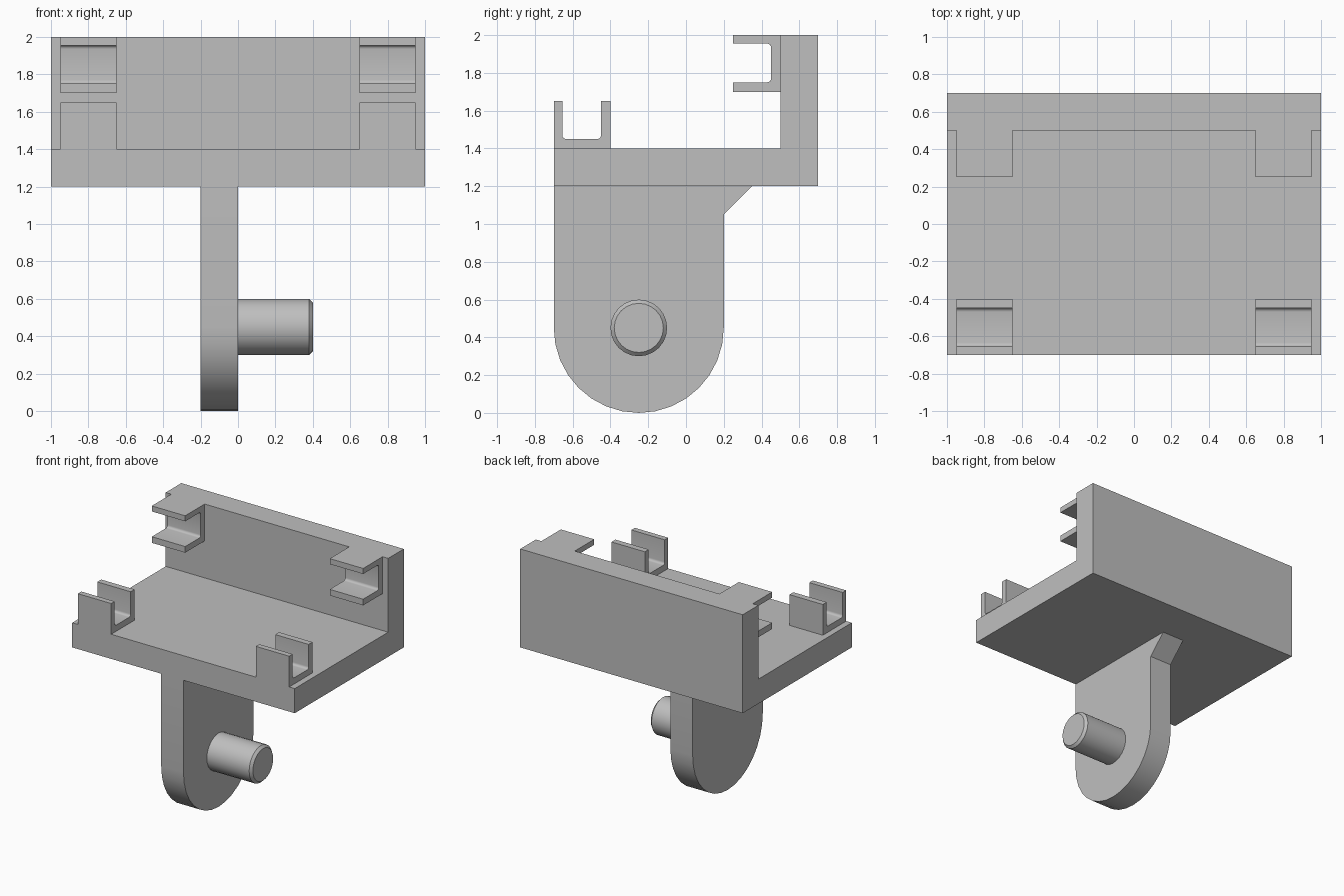
import bpy, bmesh
from math import cos, sin, pi

cube = bpy.data.objects.get("Cube")
if cube:
    bpy.data.objects.remove(cube)

grey = bpy.data.materials.new("plain grey")
grey.use_nodes = True
grey.diffuse_color = (0.52, 0.52, 0.52, 1)
grey.node_tree.nodes["Principled BSDF"].inputs["Base Color"].default_value = grey.diffuse_color


def add_object(name, bm):
    bmesh.ops.recalc_face_normals(bm, faces=bm.faces)
    mesh = bpy.data.meshes.new(name)
    bm.to_mesh(mesh)
    bm.free()
    mesh.materials.append(grey)
    obj = bpy.data.objects.new(name, mesh)
    bpy.context.collection.objects.link(obj)
    return obj


def extrude(name, profile, x0, x1):
    """Extrude a (y, z) profile along x."""
    bm = bmesh.new()
    face = bm.faces.new([bm.verts.new((x0, y, z)) for y, z in profile])
    moved = bmesh.ops.extrude_face_region(bm, geom=[face], use_keep_orig=True)["geom"]
    verts = [v for v in moved if isinstance(v, bmesh.types.BMVert)]
    bmesh.ops.translate(bm, verts=verts, vec=(x1 - x0, 0, 0))
    return add_object(name, bm)


def arc(cy, cz, radius, start, end, steps):
    return [(cy + radius * cos(start + (end - start) * i / steps),
             cz + radius * sin(start + (end - start) * i / steps)) for i in range(steps + 1)]


# Tray: floor with an upright back wall
bracket = extrude("bracket", [(-0.7, 1.2), (0.7, 1.2), (0.7, 2), (0.5, 2), (0.5, 1.4), (-0.7, 1.4)], -1, 1)

# Channel clip section: (across, along), open towards positive along, rooted below zero
R = 0.02
clip = ([(0, -0.1), (0.3, -0.1), (0.3, 0.25), (0.25, 0.25)]
        + arc(0.25 - R, 0.05 + R, R, 0, -pi / 2, 4)
        + arc(0.045 + R, 0.05 + R, R, -pi / 2, -pi, 4)
        + [(0.045, 0.25), (0, 0.25)])
front_clip = [(-0.7 + a, 1.4 + b) for a, b in clip]
back_clip = [(0.5 - b, 2 - a) for a, b in clip]

# Hanging lug with rounded end and a gusset under the tray
lug = [(-0.7, 1.2), *arc(-0.25, 0.45, 0.45, pi, 2 * pi, 16), (0.2, 1.05), (0.35, 1.2)]

parts = [extrude("lug", lug, -0.2, 0)]
for x in (-0.95, 0.65):
    # Front clips are 0.25 tall above the floor, back clips reach forward from the wall
    parts.append(extrude("front_clip", front_clip, x, x + 0.3))
    parts.append(extrude("back_clip", back_clip, x, x + 0.3))

# Fuse everything into one solid
for part in parts:
    fuse = bracket.modifiers.new("fuse", "BOOLEAN")
    fuse.operation = "UNION"
    fuse.solver = "EXACT"
    fuse.object = part
bpy.context.view_layer.update()
fused = bpy.data.meshes.new_from_object(bracket.evaluated_get(bpy.context.evaluated_depsgraph_get()))
bracket.modifiers.clear()
bracket.data = fused
for part in parts:
    bpy.data.objects.remove(part)
bm = bmesh.new()
bm.from_mesh(fused)
bmesh.ops.remove_doubles(bm, verts=bm.verts, dist=0.0001)
bmesh.ops.dissolve_limit(bm, angle_limit=0.02, verts=bm.verts, edges=bm.edges)
bm.to_mesh(fused)
bm.free()

# Pivot pin with a chamfered tip
bm = bmesh.new()
rings = [[bm.verts.new((x, y, z)) for y, z in arc(-0.25, 0.45, r, 0, 2 * pi, 24)[:-1]]
         for x, r in ((0, 0.15), (0.38, 0.15), (0.4, 0.13))]
for a, b in zip(rings, rings[1:]):
    for i in range(24):
        j = (i + 1) % 24
        bm.faces.new((a[i], a[j], b[j], b[i]))
bm.faces.new(rings[0])
bm.faces.new(rings[-1])
pin = add_object("pivot_pin", bm)

# Smooth the curves, keep the corners crisp
bpy.ops.object.select_all(action="DESELECT")
for obj in (bracket, pin):
    obj.select_set(True)
bpy.context.view_layer.objects.active = bracket
bpy.ops.object.shade_smooth_by_angle(angle=pi / 6)
